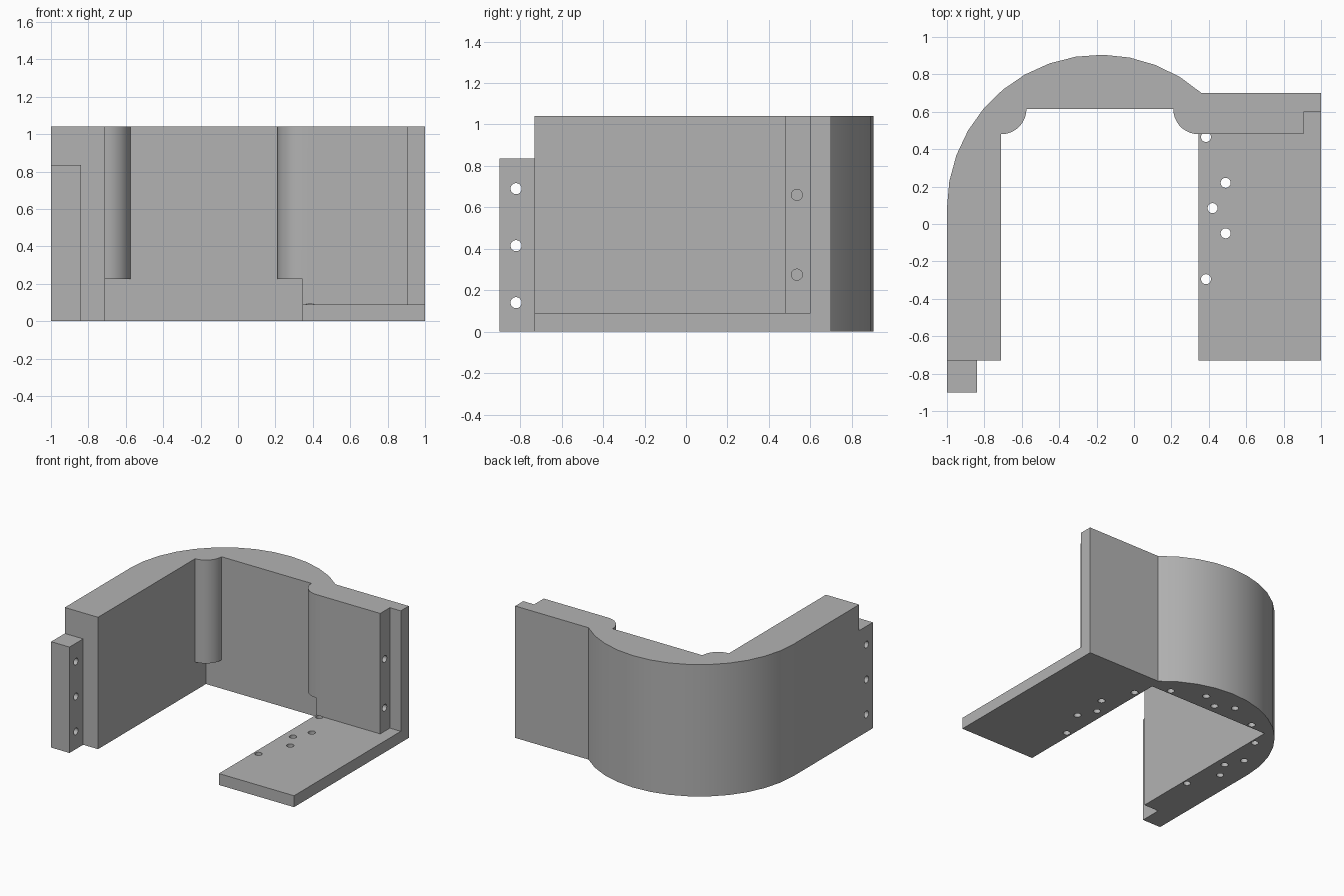
import bpy
import bmesh
from math import sin, cos, radians, pi
from mathutils import Matrix, Vector

default = bpy.data.objects.get("Cube")
if default:
    bpy.data.objects.remove(default, do_unlink=True)

HEIGHT = 1.04
MID_X = -0.18          # symmetry line of the curved wall
ARC_Y, ARC_R = 0.085, 0.82
WALL_FRONT, WALL_BACK, INNER_BACK = 0.48, 0.70, 0.615
LEG_X, PLATE_X = -0.71, 0.345
FRONT = -0.73
PLATE_Z = 0.09
HOLE_R = 0.027

grey = bpy.data.materials.new("plain_grey")
grey.use_nodes = True
grey.diffuse_color = (0.45, 0.45, 0.45, 1)
grey.node_tree.nodes["Principled BSDF"].inputs["Base Color"].default_value = grey.diffuse_color


def make_object(name, bm):
    bmesh.ops.recalc_face_normals(bm, faces=bm.faces)
    mesh = bpy.data.meshes.new(name)
    bm.to_mesh(mesh)
    bm.free()
    mesh.materials.append(grey)
    obj = bpy.data.objects.new(name, mesh)
    bpy.context.collection.objects.link(obj)
    return obj


def prism(name, outline, z0, z1):
    bm = bmesh.new()
    face = bm.faces.new([bm.verts.new((x, y, z0)) for x, y in outline])
    top = bmesh.ops.extrude_face_region(bm, geom=[face])["geom"]
    verts = [v for v in top if isinstance(v, bmesh.types.BMVert)]
    bmesh.ops.translate(bm, verts=verts, vec=(0, 0, z1 - z0))
    return make_object(name, bm)


def box(name, x0, x1, y0, y1, z0, z1):
    return prism(name, [(x0, y0), (x1, y0), (x1, y1), (x0, y1)], z0, z1)


def drills(name, centres, depth, axis):
    """Cylinders of the hole radius, all in one mesh."""
    bm = bmesh.new()
    turn = Matrix.Rotation(pi / 2, 4, "Y") if axis == "X" else Matrix()
    for c in centres:
        bmesh.ops.create_cone(bm, cap_ends=True, segments=16, radius1=HOLE_R,
                              radius2=HOLE_R, depth=depth,
                              matrix=Matrix.Translation(Vector(c)) @ turn)
    return make_object(name, bm)


def combine(target, tool, operation):
    mod = target.modifiers.new(tool.name, "BOOLEAN")
    mod.operation, mod.solver, mod.object = operation, "EXACT", tool
    bpy.context.view_layer.objects.active = target
    bpy.ops.object.modifier_apply(modifier=mod.name)
    bpy.data.objects.remove(tool, do_unlink=True)


# Main wall: straight leg, curved back and flat wing
arc = []
for i in range(14):
    a = radians(48.7 + (180 - 48.7) * i / 13)
    arc.append((MID_X + ARC_R * cos(a), ARC_Y + ARC_R * sin(a)))
arc[0] = (arc[0][0], WALL_BACK)
outline = [(-1, FRONT), (LEG_X, FRONT), (LEG_X, INNER_BACK), (PLATE_X, INNER_BACK),
           (PLATE_X, WALL_FRONT), (1, WALL_FRONT), (1, WALL_BACK)] + arc
bracket = prism("curved_bracket", outline, 0, HEIGHT)

# Floor plate and mounting tab
combine(bracket, box("floor_plate", PLATE_X, 1, FRONT, 0.65, 0, PLATE_Z), "UNION")
combine(bracket, box("mounting_tab", -1, -0.84, -0.90, -0.70, 0, 0.835), "UNION")

# Rounded posts in the two inner corners, raised above the base
for name, cx, side in (("leg_post", LEG_X, 1), ("wing_post", PLATE_X, -1)):
    r, sink = INNER_BACK - WALL_FRONT, 0.03
    pts = [(-sink, sink), (-sink, -r)]
    pts += [(r * sin(radians(a)), -r * cos(radians(a))) for a in range(0, 91, 10)]
    pts.append((r, sink))
    post = prism(name, [(cx + side * x, INNER_BACK + y) for x, y in pts], 0.225, HEIGHT)
    combine(bracket, post, "UNION")

# Step cut at the outer end of the wing
combine(bracket, box("step_cut", 0.905, 1.1, 0.4, 0.60, PLATE_Z, 1.2), "DIFFERENCE")

# Base holes: the same five-hole pattern on the plate, leg and curved back
base = []
for along, inset in ((-0.38, 0), (-0.135, 0.105), (0, 0.035), (0.135, 0.105), (0.38, 0)):
    base.append((0.385 + inset, ARC_Y + along, 0))
    base.append((2 * MID_X - 0.385 - inset, ARC_Y + along, 0))
    base.append((MID_X + along, 0.65 + inset, 0))
combine(bracket, drills("base_drills", base, 2 * PLATE_Z + 0.002, "Z"), "DIFFERENCE")

# Cross holes in the tab and the wing end
cross = [(-0.92, -0.82, z) for z in (0.14, 0.415, 0.69)]
cross += [(0.905, 0.535, z) for z in (0.275, 0.66)]
combine(bracket, drills("cross_drills", cross, 0.3, "X"), "DIFFERENCE")

# Smooth curves with crisp corners
bpy.ops.object.select_all(action="DESELECT")
bracket.select_set(True)
bpy.context.view_layer.objects.active = bracket
bpy.ops.object.shade_smooth_by_angle(angle=radians(30))
